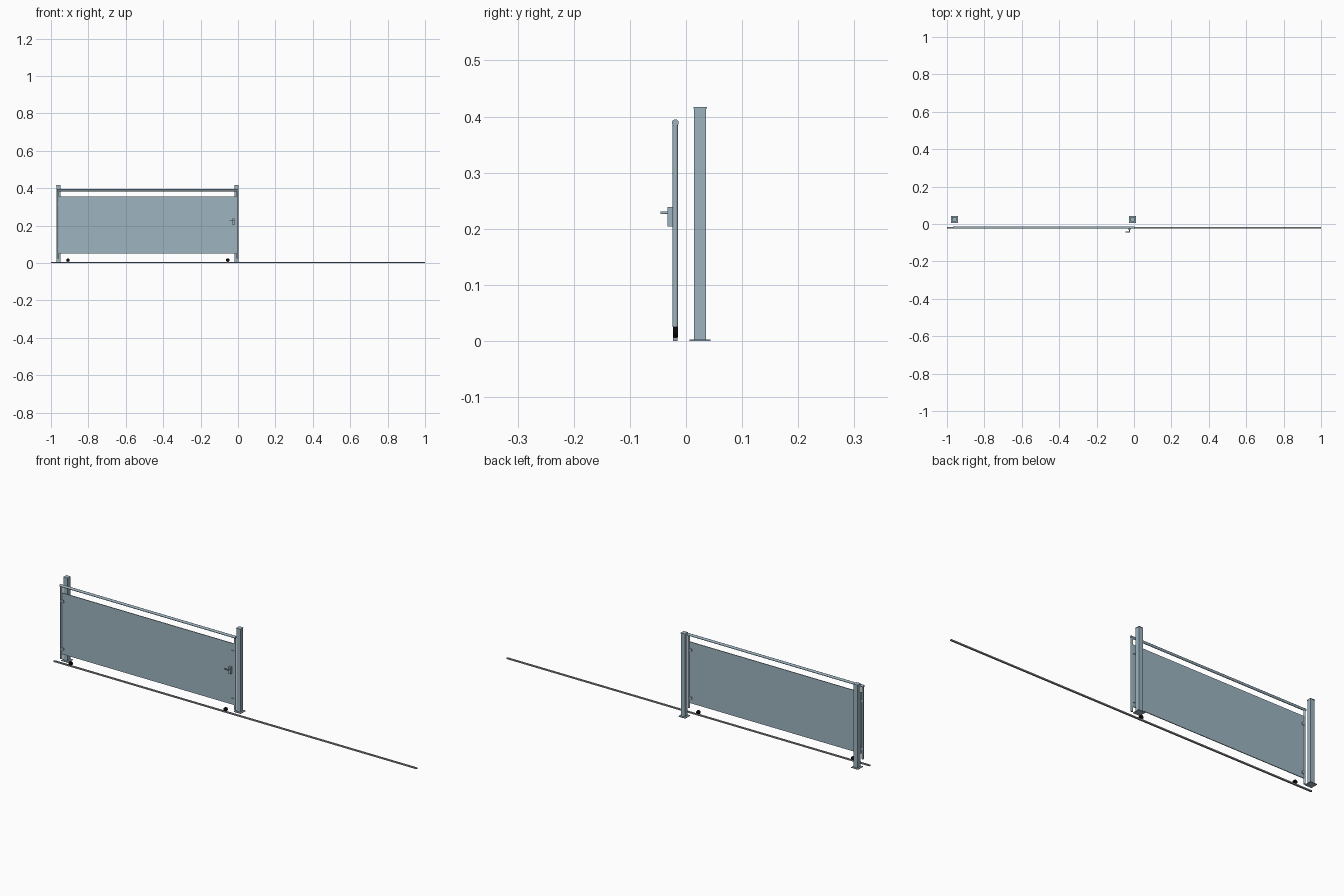
import bpy, math
from mathutils import Vector

if "Cube" in bpy.data.objects:
    bpy.data.objects.remove(bpy.data.objects["Cube"])


def mat(name, r, g, b):
    m = bpy.data.materials.new(name)
    m.diffuse_color = (r, g, b, 1)
    m.use_nodes = True
    m.node_tree.nodes["Principled BSDF"].inputs["Base Color"].default_value = m.diffuse_color
    return m


STEEL = mat("blue grey steel", 0.34, 0.46, 0.53)
BLACK = mat("black rubber", 0.003, 0.003, 0.003)
TRACK = mat("track grey", 0.34, 0.36, 0.40)
GATE_Y = -0.019


def box(name, x, y, z, m=STEEL):
    """Box from (min, max) ranges on each axis."""
    c = [(a + b) / 2 for a, b in (x, y, z)]
    bpy.ops.mesh.primitive_cube_add(size=1, location=c)
    o = bpy.context.object
    o.name = name
    o.scale = [b - a for a, b in (x, y, z)]
    bpy.ops.object.transform_apply(location=False, rotation=False, scale=True)
    o.data.materials.append(m)
    return o


def rod(name, a, b, r, m=STEEL, sides=24):
    """Round bar between two points."""
    a, b = Vector(a), Vector(b)
    d = b - a
    bpy.ops.mesh.primitive_cylinder_add(vertices=sides, radius=r, depth=d.length,
                                        location=(a + b) / 2,
                                        rotation=d.to_track_quat('Z', 'Y').to_euler())
    o = bpy.context.object
    o.name = name
    o.data.materials.append(m)
    bpy.ops.object.shade_smooth_by_angle(angle=math.radians(40))
    return o


# ground track
box("ground_track", (-1, 1), (GATE_Y - 0.004, GATE_Y + 0.004), (0, 0.006), TRACK)

# fixed posts with base plates and caps
for side, x in (("left", -0.96), ("right", -0.008)):
    y = 0.025
    box(side + "_post", (x - 0.011, x + 0.011), (y - 0.011, y + 0.011), (0.003, 0.414))
    box(side + "_post_cap", (x - 0.012, x + 0.012), (y - 0.012, y + 0.012), (0.414, 0.417))
    box(side + "_base_plate", (x - 0.019, x + 0.019), (y - 0.019, y + 0.019), (0, 0.003))

# gate frame: top rail and uprights
XL, XR = -0.961, -0.004
rod("top_rail", (XL - 0.006, GATE_Y, 0.389), (XR + 0.006, GATE_Y, 0.389), 0.006)
for side, x, s in (("left", XL, 1), ("right", XR, -1)):
    rod(side + "_upright", (x, GATE_Y, 0.025), (x, GATE_Y, 0.389), 0.005)
    # panel clips
    for level, z in (("lower", 0.076), ("upper", 0.315)):
        box(f"{side}_{level}_clip", sorted((x, x + s * 0.016)),
            (GATE_Y - 0.005, GATE_Y + 0.005), (z - 0.006, z + 0.006))

# infill panel
box("panel", (XL + 0.003, XR - 0.003), (GATE_Y - 0.002, GATE_Y + 0.002), (0.05, 0.355))

# wheels
for side, x in (("left", -0.909), ("right", -0.055)):
    rod(side + "_wheel", (x, GATE_Y - 0.0045, 0.0155), (x, GATE_Y + 0.0045, 0.0155),
        0.0095, BLACK)

# lock plate and lever handle
box("lock_plate", (-0.029, -0.019), (-0.033, GATE_Y), (0.204, 0.239))
rod("handle_spindle", (-0.024, -0.033, 0.2285), (-0.024, -0.045, 0.2285), 0.0025, sides=12)
box("handle_lever", (-0.046, -0.0215), (-0.045, -0.040), (0.226, 0.231))
